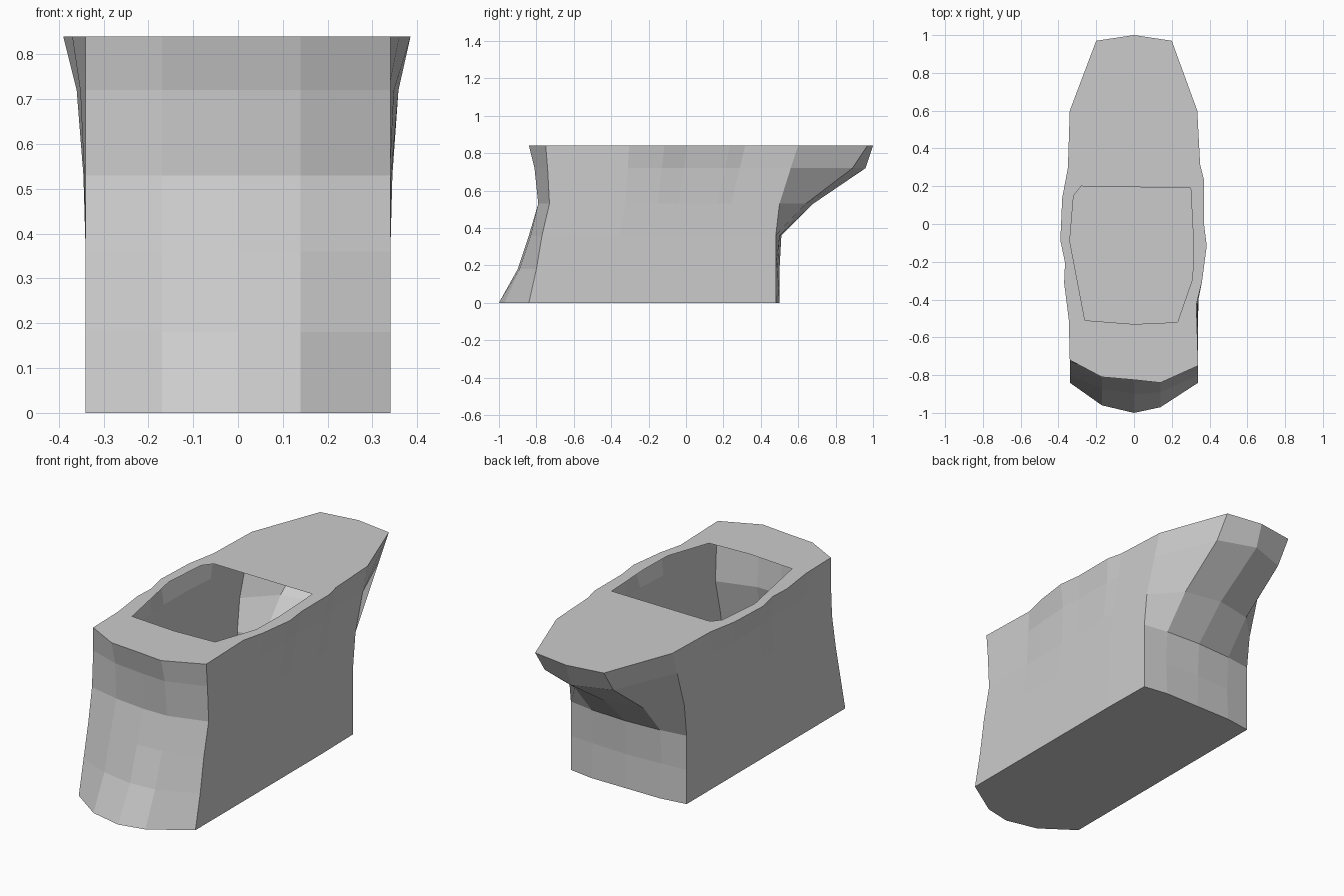
import bpy, bmesh

if "Cube" in bpy.data.objects:
    bpy.data.objects.remove(bpy.data.objects["Cube"])

# Levels from bottom to top:
# z, front y at five columns, back corner y, back quarter y, back centre y, side bulge
LEVELS = [
    (0.00, (-.84, -.96, -1.0, -.97, -.84), .48, .50, .50, 0.0),
    (0.18, (-.80, -.87, -.90, -.89, -.80), .48, .49, .50, 0.0),
    (0.36, (-.76, -.82, -.84, -.83, -.77), .48, .50, .51, 0.0),
    (0.53, (-.73, -.77, -.79, -.79, -.73), .50, .64, .68, 0.1),
    (0.72, (-.72, -.78, -.80, -.81, -.74), .56, .89, .96, 0.4),
    (0.84, (-.72, -.81, -.825, -.84, -.75), .60, .97, 1.0, 1.0),
]
FRONT_X = (-.34, -.17, 0, .14, .34)
# Wavy sides: (fraction from front to back corner, extra width at the top edge)
RIGHT = [(.24, -.01), (.33, .02), (.47, .045), (.56, .03), (.73, .03), (.79, .01)]
LEFT = [(.16, .005), (.31, .03), (.39, .025), (.48, .05), (.65, .04), (.77, .01)]
# Outline of the opening in the top
OPENING = [(-.26, -.51), (0, -.53), (.23, -.52), (.31, -.29), (.315, -.1),
           (.30, .19), (-.28, .20), (-.32, .15), (-.34, -.09)]


def ring(level):
    z, front, corner, quarter, centre, bulge = level
    pts = [(x, y, z) for x, y in zip(FRONT_X, front)]
    for t, w in RIGHT:
        pts.append((.34 + w * bulge, front[-1] + t * (corner - front[-1]), z))
    pts += [(.335, corner, z), (.20, quarter, z), (0, centre, z),
            (-.20, quarter, z), (-.34, corner, z)]
    for t, w in reversed(LEFT):
        pts.append((-.34 - w * bulge, front[0] + t * (corner - front[0]), z))
    return pts


bm = bmesh.new()

# Outer walls lofted through the levels
rings = [[bm.verts.new(p) for p in ring(lv)] for lv in LEVELS]
n = len(rings[0])
for low, high in zip(rings, rings[1:]):
    for i in range(n):
        j = (i + 1) % n
        bm.faces.new((low[i], low[j], high[j], high[i]))

# Closed floor
bm.faces.new(rings[0][::-1])

# Flat top plate with the opening
hole = [bm.verts.new((x, y, .84)) for x, y in OPENING]
edges = [bm.edges.new((hole[i], hole[(i + 1) % len(hole)])) for i in range(len(hole))]
edges += [bm.edges.get((rings[-1][i], rings[-1][(i + 1) % n])) for i in range(n)]
bmesh.ops.triangle_fill(bm, edges=edges, use_beauty=True, use_dissolve=False)

bmesh.ops.recalc_face_normals(bm, faces=bm.faces)
mesh = bpy.data.meshes.new("hollow_basin")
bm.to_mesh(mesh)
bm.free()
bpy.context.collection.objects.link(bpy.data.objects.new("hollow_basin", mesh))
